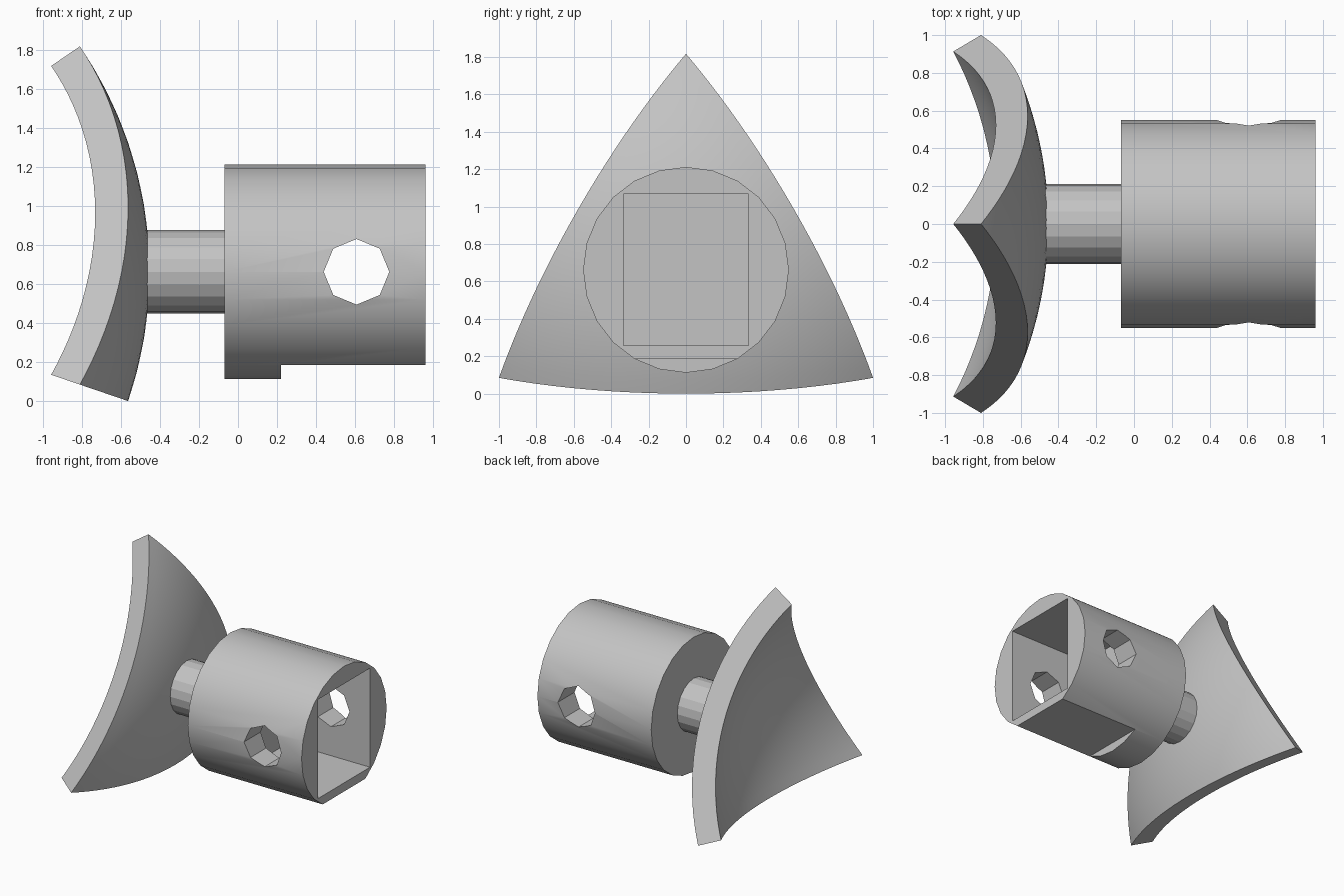
import bpy, bmesh, math
from mathutils import Vector, Matrix

if "Cube" in bpy.data.objects:
    bpy.data.objects.remove(bpy.data.objects["Cube"], do_unlink=True)

AXIS_Z = 0.662

grey = bpy.data.materials.new("light_grey")
grey.use_nodes = True
COLOUR = (0.55, 0.55, 0.55, 1)
grey.diffuse_color = COLOUR
grey.node_tree.nodes["Principled BSDF"].inputs["Base Color"].default_value = COLOUR


def add_object(name, bm):
    bmesh.ops.recalc_face_normals(bm, faces=bm.faces)
    mesh = bpy.data.meshes.new(name)
    bm.to_mesh(mesh)
    bm.free()
    mesh.materials.append(grey)
    obj = bpy.data.objects.new(name, mesh)
    bpy.context.collection.objects.link(obj)
    return obj


def cylinder(name, radius, depth, sides, centre, axis):
    bm = bmesh.new()
    turn = Matrix.Rotation(math.pi / 2, 4, axis)
    bmesh.ops.create_cone(bm, cap_ends=True, segments=sides, radius1=radius, radius2=radius,
                          depth=depth, matrix=Matrix.Translation(centre) @ turn)
    return add_object(name, bm)


def box(name, low, high):
    low, high = Vector(low), Vector(high)
    bm = bmesh.new()
    bmesh.ops.create_cube(bm, size=1, matrix=Matrix.Translation((low + high) / 2)
                          @ Matrix.Diagonal((*(high - low), 1)))
    return add_object(name, bm)


def select_only(obj):
    bpy.ops.object.select_all(action="DESELECT")
    obj.select_set(True)
    bpy.context.view_layer.objects.active = obj


def cut(target, cutter):
    cutter.hide_render = True
    mod = target.modifiers.new("cut", "BOOLEAN")
    mod.operation, mod.solver, mod.object = "DIFFERENCE", "EXACT", cutter
    select_only(target)
    bpy.ops.object.modifier_apply(modifier=mod.name)
    bpy.data.objects.remove(cutter, do_unlink=True)


def smooth(obj, degrees):
    select_only(obj)
    bpy.ops.object.shade_smooth_by_angle(angle=math.radians(degrees))


# Curved triangular dish: a triangle projected onto two concentric spheres
sphere_centre = Vector((-2.5, 0, AXIS_Z))
corners = [Vector((1.69, 1.155 * math.sin(a), 1.155 * math.cos(a)))
           for a in (0, math.tau / 3, 2 * math.tau / 3)]
outer_radius = corners[0].length
inner_radius = outer_radius * 0.913

bm = bmesh.new()
bm.faces.new([bm.verts.new(c) for c in corners])
bmesh.ops.subdivide_edges(bm, edges=bm.edges[:], cuts=23, use_grid_fill=True)
outer = bm.verts[:]
region = bmesh.ops.extrude_face_region(bm, geom=bm.faces[:], use_keep_orig=True)
inner = [g for g in region["geom"] if isinstance(g, bmesh.types.BMVert)]
for verts, radius in ((outer, outer_radius), (inner, inner_radius)):
    for v in verts:
        v.co = sphere_centre + v.co.normalized() * radius
dish = add_object("triangular_dish", bm)
smooth(dish, 30)

# Faceted stem joining dish and socket
cylinder("stem", 0.213, 0.48, 20, (-0.29, 0, AXIS_Z), "Y")

# Socket body with flat underside, square bore and octagonal cross hole
socket = cylinder("socket", 0.55, 1.03, 24, (0.445, 0, AXIS_Z), "Y")
cut(socket, box("flat_cutter", (0.22, -1, -0.5), (1.5, 1, 0.186)))
cut(socket, box("bore_cutter", (0.22, -0.335, 0.257), (1.5, 0.335, 1.067)))
cut(socket, cylinder("pin_cutter", 0.168, 2, 8, (0.607, 0, AXIS_Z), "X"))
smooth(socket, 17)
